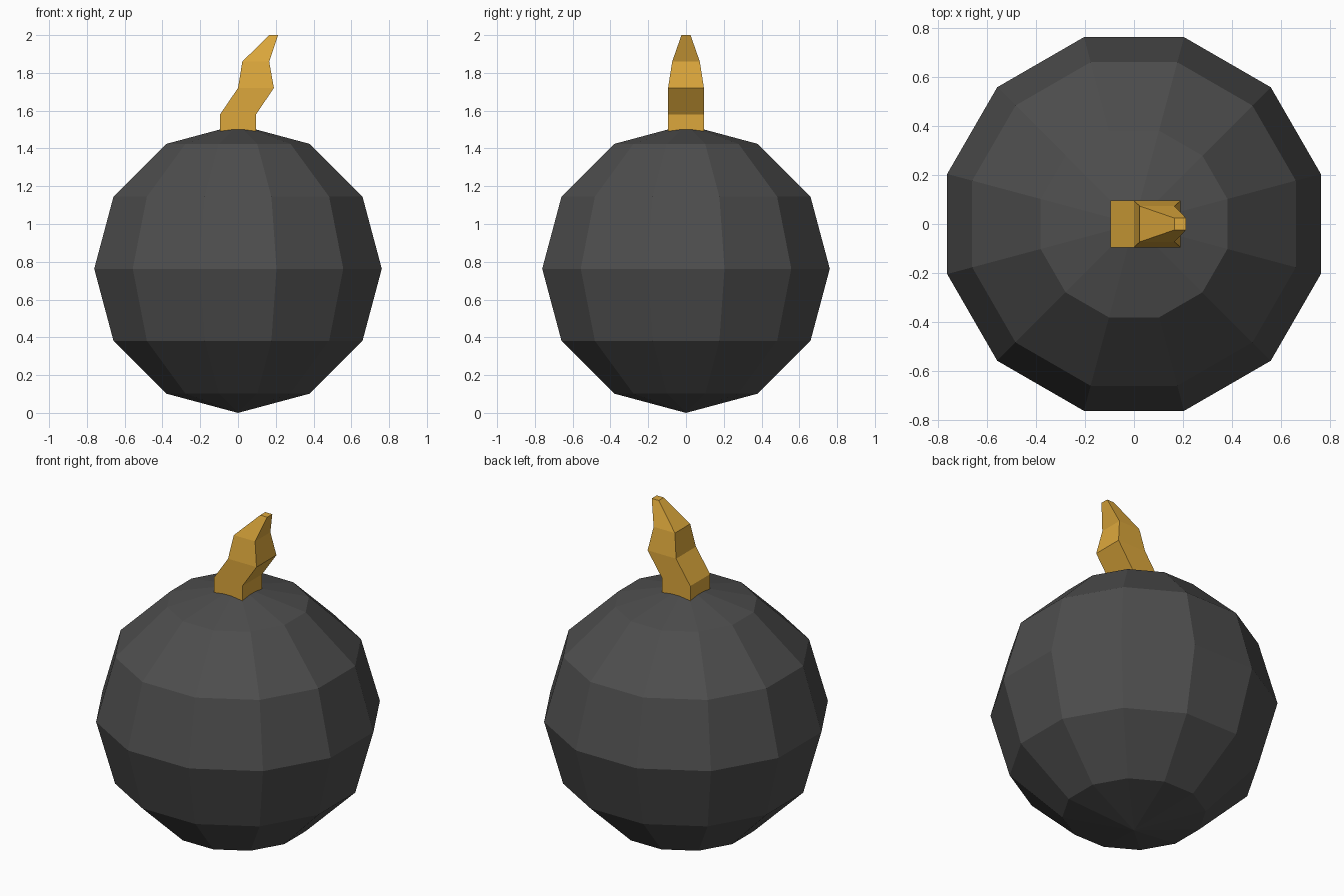
import bpy, bmesh
from math import radians
from mathutils import Matrix

if "Cube" in bpy.data.objects:
    bpy.data.objects.remove(bpy.data.objects["Cube"])


def material(name, rgb):
    m = bpy.data.materials.new(name)
    m.diffuse_color = (*rgb, 1)
    m.use_nodes = True
    m.node_tree.nodes["Principled BSDF"].inputs["Base Color"].default_value = m.diffuse_color
    return m


def add_object(name, bm, mat):
    bmesh.ops.recalc_face_normals(bm, faces=bm.faces)
    me = bpy.data.meshes.new(name)
    bm.to_mesh(me)
    bm.free()
    me.materials.append(mat)
    ob = bpy.data.objects.new(name, me)
    bpy.context.collection.objects.link(ob)
    return ob


charcoal = material("charcoal", (0.075, 0.075, 0.075))
gold = material("gold", (0.72, 0.39, 0.045))

# Round body: 12-sided low-poly ball, turned so a flat side faces front
R = 0.763
bm = bmesh.new()
bmesh.ops.create_uvsphere(bm, u_segments=12, v_segments=6, radius=1)
bmesh.ops.transform(
    bm, verts=bm.verts,
    matrix=Matrix.Translation((0, 0, R))
    @ Matrix.Diagonal((0.788, 0.788, R, 1))
    @ Matrix.Rotation(radians(15), 4, "Z"))
add_object("body", bm, charcoal)

# Bent fuse: square sections (z, left x, right x, half depth) bridged upward
sections = [(1.44, -0.095, 0.095, 0.095), (1.58, -0.095, 0.095, 0.095),
            (1.72, 0.0, 0.19, 0.095), (1.86, 0.023, 0.165, 0.073),
            (2.0, 0.165, 0.212, 0.024)]
bm = bmesh.new()
rings = [[bm.verts.new(p) for p in ((a, -d, z), (b, -d, z), (b, d, z), (a, d, z))]
         for z, a, b, d in sections]
for lo, hi in zip(rings, rings[1:]):
    for i in range(4):
        j = (i + 1) % 4
        bm.faces.new((lo[i], lo[j], hi[j], hi[i]))
bm.faces.new(rings[0][::-1])
bm.faces.new(rings[-1])
add_object("fuse", bm, gold)
